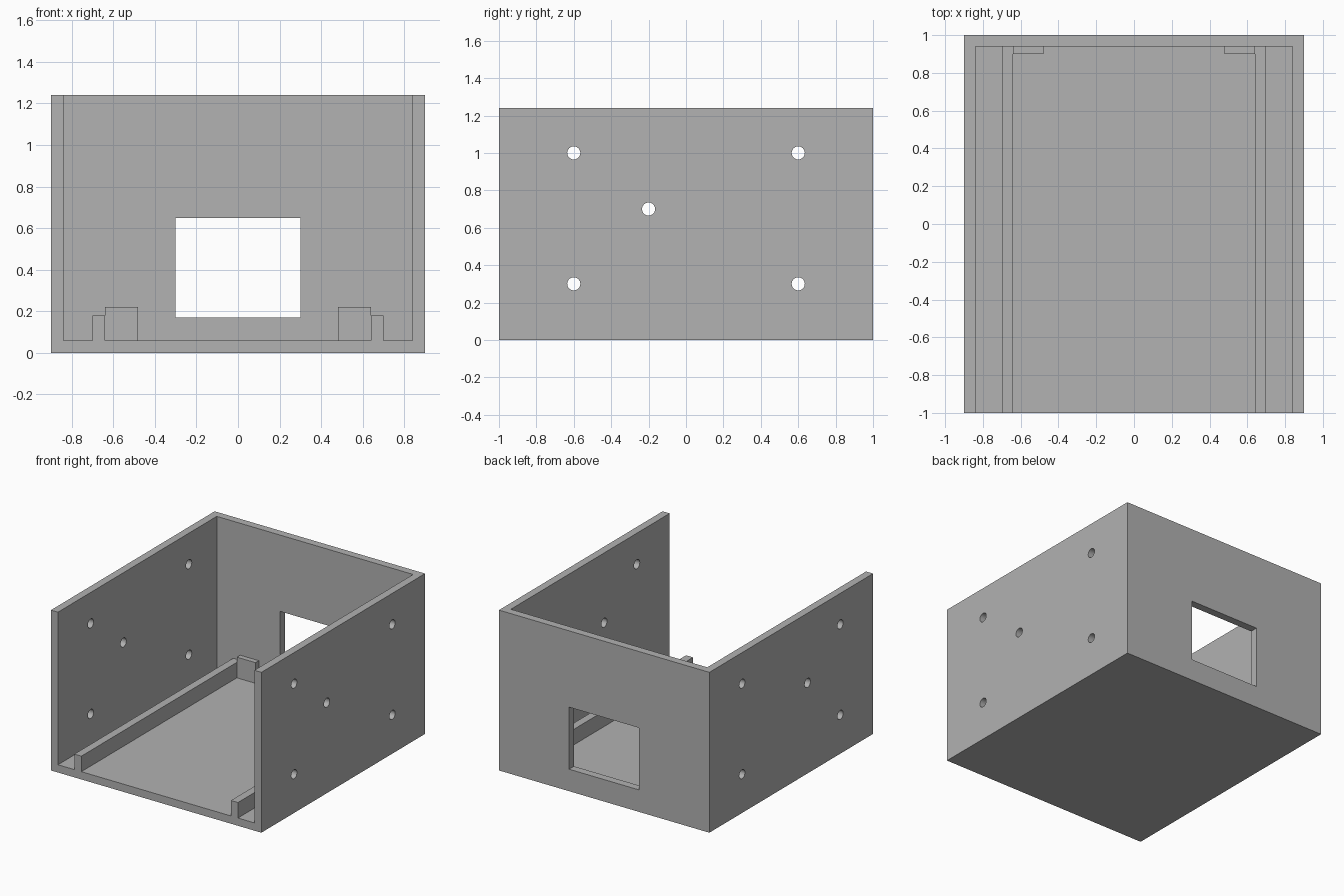
import bpy
import bmesh
from math import pi
from mathutils import Matrix, Vector

# Main dimensions
HALF_X, HALF_Y, HEIGHT, WALL = 0.90, 1.0, 1.24, 0.06
INNER_X, INNER_Y = HALF_X - WALL, HALF_Y - WALL
RAIL_IN, RAIL_OUT, RAIL_TOP = 0.64, 0.70, 0.18

default = bpy.data.objects.get("Cube")
if default:
    bpy.data.objects.remove(default, do_unlink=True)

grey = bpy.data.materials.new("plain grey")
grey.use_nodes = True
GREY = (0.445, 0.445, 0.445, 1.0)
grey.diffuse_color = GREY
grey.node_tree.nodes["Principled BSDF"].inputs["Base Color"].default_value = GREY


def finish(name, bm):
    """Turn a bmesh into a named grey object."""
    bmesh.ops.recalc_face_normals(bm, faces=bm.faces)
    mesh = bpy.data.meshes.new(name)
    bm.to_mesh(mesh)
    bm.free()
    mesh.materials.append(grey)
    obj = bpy.data.objects.new(name, mesh)
    bpy.context.scene.collection.objects.link(obj)
    return obj


def box(name, low, high):
    low, high = Vector(low), Vector(high)
    bm = bmesh.new()
    bmesh.ops.create_cube(bm, size=1, matrix=Matrix.Translation((low + high) / 2)
                          @ Matrix.Diagonal((*(high - low), 1)))
    return finish(name, bm)


def extrude_y(name, profile, y0, y1):
    """Extrude an x-z outline along y."""
    bm = bmesh.new()
    face = bm.faces.new([bm.verts.new((x, y0, z)) for x, z in profile])
    moved = bmesh.ops.extrude_face_region(bm, geom=[face])["geom"]
    bmesh.ops.translate(bm, vec=(0, y1 - y0, 0),
                        verts=[v for v in moved if isinstance(v, bmesh.types.BMVert)])
    return finish(name, bm)


def cut(target, cutter):
    """Subtract the cutter and discard it."""
    cutter.hide_render = True
    mod = target.modifiers.new("cut", "BOOLEAN")
    mod.operation, mod.solver, mod.object = "DIFFERENCE", "EXACT", cutter
    with bpy.context.temp_override(object=target, active_object=target):
        bpy.ops.object.modifier_apply(modifier=mod.name)
    bpy.data.objects.remove(cutter, do_unlink=True)


# Enclosure, open at the front and top, with two floor rails left standing
enclosure = box("enclosure", (-HALF_X, -HALF_Y, 0), (HALF_X, HALF_Y, HEIGHT))
half = [(RAIL_IN, WALL), (RAIL_IN, RAIL_TOP), (RAIL_OUT, RAIL_TOP),
        (RAIL_OUT, WALL), (INNER_X, WALL), (INNER_X, HEIGHT + 0.2)]
outline = half + [(-x, z) for x, z in reversed(half)]
cut(enclosure, extrude_y("cavity_cutter", outline, -HALF_Y - 0.2, INNER_Y))

# Window in the back wall
cut(enclosure, box("window_cutter", (-0.3, 0.8, 0.17), (0.3, 1.2, 0.65)))

# Round screw holes through both side walls
for y, z in [(-0.6, 0.3), (0.6, 0.3), (-0.2, 0.7), (-0.6, 1.0), (0.6, 1.0)]:
    bm = bmesh.new()
    bmesh.ops.create_cone(bm, cap_ends=True, segments=32, radius1=0.035,
                          radius2=0.035, depth=2.2,
                          matrix=Matrix.Translation((0, y, z)) @ Matrix.Rotation(pi / 2, 4, "Y"))
    cut(enclosure, finish("hole_cutter", bm))

# Stop blocks at the rear end of each rail
for side, sign in (("left", 1), ("right", -1)):
    xs = sorted((sign * 0.48, sign * RAIL_IN))
    box(side + "_stop_block", (xs[0], 0.90, WALL), (xs[1], INNER_Y, 0.22))

# Smooth hole walls, crisp edges elsewhere
bpy.ops.object.select_all(action="DESELECT")
enclosure.select_set(True)
bpy.context.view_layer.objects.active = enclosure
bpy.ops.object.shade_smooth_by_angle(angle=pi / 6)
